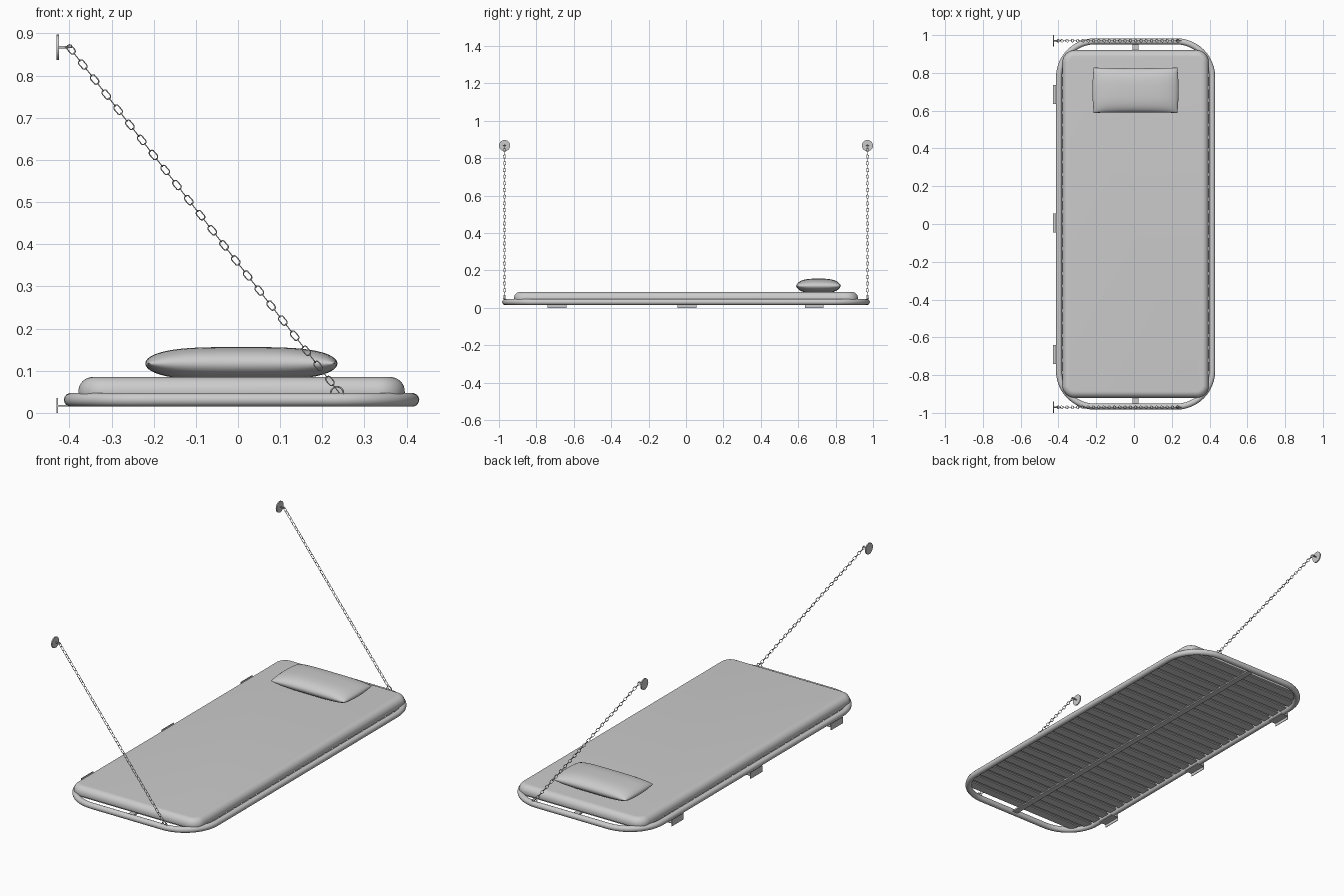
import bpy, bmesh, math
from mathutils import Vector, Matrix

if "Cube" in bpy.data.objects:
    bpy.data.objects.remove(bpy.data.objects["Cube"])

CX = 0.0085                     # bed centre in x
FX, FY, FR = 0.4055, 0.967, 0.19  # frame centreline half sizes, corner radius
TUBE, FZ = 0.016, 0.031


def finish(name, bm, angle=40):
    bmesh.ops.recalc_face_normals(bm, faces=bm.faces[:])
    me = bpy.data.meshes.new(name)
    bm.to_mesh(me)
    bm.free()
    ob = bpy.data.objects.new(name, me)
    bpy.context.collection.objects.link(ob)
    bpy.ops.object.select_all(action='DESELECT')
    ob.select_set(True)
    bpy.context.view_layer.objects.active = ob
    bpy.ops.object.shade_smooth_by_angle(angle=math.radians(angle))
    return ob


def rounded_rect(hx, hy, r, n=12):
    pts = []
    for k, (sx, sy) in enumerate([(1, 1), (-1, 1), (-1, -1), (1, -1)]):
        for i in range(n + 1):
            a = math.pi / 2 * (k + i / n)
            pts.append((sx * (hx - r) + r * math.cos(a), sy * (hy - r) + r * math.sin(a)))
    return pts


def bridge(bm, rings, closed=False):
    n = len(rings[0])
    for k in range(len(rings) if closed else len(rings) - 1):
        a, b = rings[k], rings[(k + 1) % len(rings)]
        for i in range(n):
            j = (i + 1) % n
            bm.faces.new((a[i], a[j], b[j], b[i]))


def box(bm, x0, x1, y0, y1, z0, z1):
    m = Matrix.Translation(((x0 + x1) / 2, (y0 + y1) / 2, (z0 + z1) / 2))
    bmesh.ops.create_cube(bm, size=1, matrix=m @ Matrix.Diagonal((x1 - x0, y1 - y0, z1 - z0, 1)))


def link(bm, mat, straight, r, wire, n=14, m=6):
    # stadium shaped ring in local xz plane, long along local x
    rings = []
    for i in range(n):
        a = 2 * math.pi * (i + 0.5) / n
        c, s = math.cos(a), math.sin(a)
        base = Vector((math.copysign(straight, c) + r * c, 0, r * s))
        rings.append([bm.verts.new(mat @ (base + wire * (math.cos(t) * Vector((c, 0, s)) + math.sin(t) * Vector((0, 1, 0)))))
                      for t in (2 * math.pi * k / m for k in range(m))])
    bridge(bm, rings, True)


# tubular frame: rounded rectangles swept round the tube section
bm = bmesh.new()
rings = []
for k in range(14):
    t = 2 * math.pi * k / 14
    o = TUBE * math.cos(t)
    rings.append([bm.verts.new((CX + x, y, FZ + TUBE * math.sin(t)))
                  for x, y in rounded_rect(FX + o, FY + o, FR + o)])
bridge(bm, rings, True)
finish("frame_tube", bm)

# mattress with soft upper and lower edges
bm = bmesh.new()
rings = []
B, T, RT, RB = 0.036, 0.085, 0.034, 0.006
prof = [(RB * (1 - math.cos(a)), B + RB * (1 - math.sin(a))) for a in (math.pi / 2, math.pi / 4, 0)]
prof[0], prof[1] = (RB, B), (RB * 0.3, B + RB * 0.3)
prof += [(RT * (1 - math.cos(a)), T - RT + RT * math.sin(a)) for a in (math.pi / 2 * i / 8 for i in range(9))]
for inset, z in prof:
    rings.append([bm.verts.new((CX + x, y, z))
                  for x, y in rounded_rect(0.387 - inset, 0.92 - inset, 0.065 - inset)])
bridge(bm, rings)
bm.faces.new(rings[0])
bm.faces.new(rings[-1])
finish("mattress", bm)

# pillow: two inflated sheets joined at the rim
bm = bmesh.new()
NU, NV = 28, 20
for sgn in (1, -1):
    g = []
    for i in range(NU + 1):
        u = math.sin(math.pi * (i / NU - 0.5))
        row = []
        for j in range(NV + 1):
            v = math.sin(math.pi * (j / NV - 0.5))
            h = math.sqrt(max(0, 1 - abs(u) ** 3.6)) * math.sqrt(max(0, 1 - abs(v) ** 3.0))
            row.append(bm.verts.new((0.008 + 0.228 * u * (1 - 0.03 * v * v),
                                     0.708 + 0.12 * v * (1 - 0.03 * (1 - u * u)),
                                     0.117 + sgn * 0.039 * h)))
        g.append(row)
    for i in range(NU):
        for j in range(NV):
            bm.faces.new((g[i][j], g[i + 1][j], g[i + 1][j + 1], g[i][j + 1]))
bmesh.ops.remove_doubles(bm, verts=bm.verts[:], dist=1e-5)
finish("pillow", bm, 60)

# cross slats, clipped to the rounded frame
bm = bmesh.new()
N = 28
for i in range(N):
    y = -0.885 + 1.77 * i / (N - 1)
    d = max(0, abs(y) + 0.022 - (FY - FR))
    hx = FX - FR + math.sqrt(FR * FR - d * d)
    box(bm, CX - hx, CX + hx, y - 0.024, y + 0.024, 0.029, 0.035)
finish("slats", bm)

# lengthwise centre rail
bm = bmesh.new()
box(bm, CX - 0.016, CX + 0.016, -FY, FY, 0.023, 0.031)
finish("centre_rail", bm)

# wall brackets under the back edge
for i, y in enumerate((-0.69, 0.005, 0.685)):
    bm = bmesh.new()
    box(bm, -0.43, -0.427, y - 0.05, y + 0.05, 0.0, 0.035)
    box(bm, -0.428, -0.385, y - 0.05, y + 0.05, 0.015, 0.019)
    finish(f"wall_bracket_{i + 1}", bm)

# chains, wall anchors and frame eyelets on both ends
for side, y in (("front", -0.97), ("back", 0.97)):
    a, b = Vector((-0.396, y, 0.862)), Vector((0.232, y, 0.058))
    d = (b - a).normalized()
    rot = Matrix((d, Vector((0, 1, 0)), d.cross(Vector((0, 1, 0))))).transposed().to_4x4()
    bm = bmesh.new()
    count = 46
    for i in range(count):
        p = a.lerp(b, i / (count - 1))
        twist = Matrix.Rotation(math.pi / 2 * (i % 2), 4, 'X')
        link(bm, Matrix.Translation(p) @ rot @ twist, 0.0055, 0.0068, 0.0014)
    finish(f"chain_{side}", bm, 70)

    bm = bmesh.new()
    ry = Matrix.Rotation(math.pi / 2, 4, 'Y')
    for x0, x1, r in ((-0.43, -0.424, 0.03), (-0.426, -0.402, 0.003)):
        bmesh.ops.create_cone(bm, cap_ends=True, segments=24, radius1=r, radius2=r, depth=x1 - x0,
                              matrix=Matrix.Translation(((x0 + x1) / 2, y, 0.867)) @ ry)
    link(bm, Matrix.Translation((-0.402, y, 0.867)) @ Matrix.Rotation(math.pi / 2, 4, 'X'), 0, 0.007, 0.0018)
    finish(f"wall_anchor_{side}", bm)

    bm = bmesh.new()
    link(bm, Matrix.Translation((0.235, y, 0.047)), 0, 0.015, 0.002, 20)
    finish(f"frame_eyelet_{side}", bm, 70)
